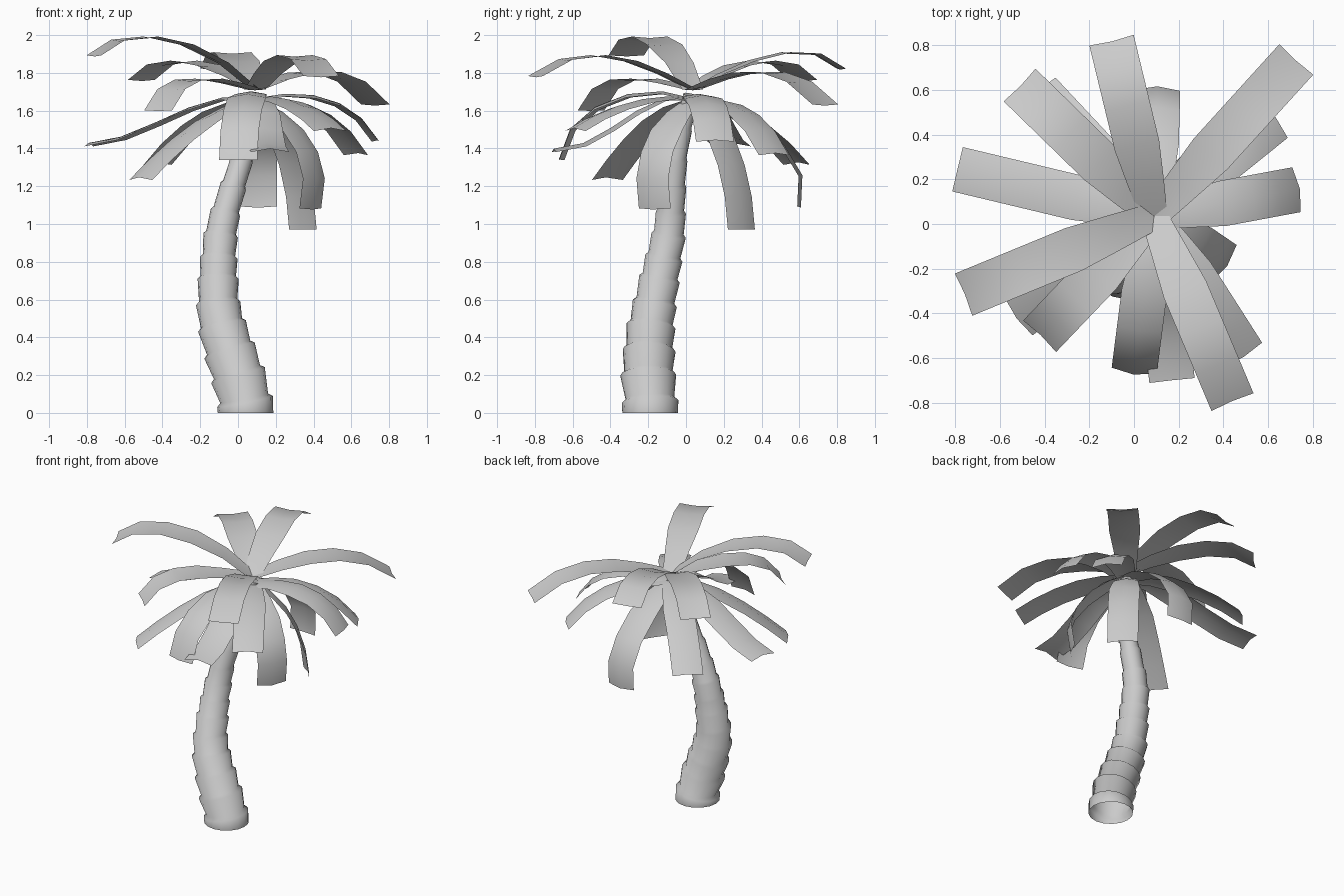
import bpy, bmesh, math
from mathutils import Vector

if "Cube" in bpy.data.objects:
    bpy.data.objects.remove(bpy.data.objects["Cube"])

def make_object(name, bm, angle):
    bmesh.ops.recalc_face_normals(bm, faces=bm.faces)
    me = bpy.data.meshes.new(name)
    bm.to_mesh(me)
    bm.free()
    ob = bpy.data.objects.new(name, me)
    bpy.context.collection.objects.link(ob)
    bpy.ops.object.select_all(action='DESELECT')
    bpy.context.view_layer.objects.active = ob
    ob.select_set(True)
    bpy.ops.object.shade_smooth_by_angle(angle=math.radians(angle))
    return ob

# Trunk: stacked flaring collars along a leaning path (x, y, z, radius)
PATH = [(.04, -.19, 0, .147), (.037, -.19, .06, .15), (0, -.2, .2, .148),
        (-.045, -.195, .33, .14), (-.085, -.185, .46, .13),
        (-.105, -.165, .58, .118), (-.105, -.14, .71, .109),
        (-.102, -.117, .82, .1), (-.092, -.092, .94, .092),
        (-.067, -.08, 1.06, .08), (-.025, -.068, 1.2, .07),
        (.02, -.052, 1.34, .06), (.06, -.02, 1.5, .052), (.1, .03, 1.68, .045)]
SIDES = 16

def ring(bm, centre, axis, radius):
    u = Vector((0, 1, 0)).cross(axis).normalized()
    v = axis.cross(u)
    return [bm.verts.new(centre + radius * (math.cos(a) * u + math.sin(a) * v))
            for a in (2 * math.pi * i / SIDES for i in range(SIDES))]

bm = bmesh.new()
rings = []
for i in range(len(PATH) - 1):
    a, b = Vector(PATH[i][:3]), Vector(PATH[i + 1][:3])
    nxt = Vector(PATH[min(i + 2, len(PATH) - 1)][:3])
    prv = Vector(PATH[max(i - 1, 0)][:3])
    low = Vector((0, 0, 1)) if i == 0 else (b - prv).normalized()
    top = (nxt - a).normalized()
    start = a if i == 0 else a.lerp(b, .12)
    rings.append(ring(bm, start, low, PATH[i][3] * (1 if i == 0 else .86)))
    rings.append(ring(bm, b, top, PATH[i + 1][3]))
for r, s in zip(rings, rings[1:]):
    for k in range(SIDES):
        m = (k + 1) % SIDES
        bm.faces.new((r[k], r[m], s[m], s[k]))
bm.faces.new(rings[-1])
make_object("trunk", bm, 80)

# Fronds: tip x, y, z, then (fraction of reach, z) at one and two thirds
FRONDS = [
    (-.10, .82, 1.82, .33, 1.84, .70, 1.91),
    (.725, .735, 1.63, .33, 1.79, .67, 1.79),
    (-.51, .62, 1.76, .33, 1.82, .70, 1.86),
    (-.43, .59, 1.32, .33, 1.62, .68, 1.50),
    (.63, .47, 1.37, .35, 1.65, .70, 1.56),
    (-.79, .245, 1.42, .33, 1.63, .67, 1.50),
    (-.76, -.315, 1.89, .35, 1.92, .72, 1.99),
    (.735, .155, 1.44, .40, 1.68, .75, 1.61),
    (.105, .60, 1.09, .48, 1.57, .92, 1.36),
    (.44, -.795, 1.78, .33, 1.84, .67, 1.89),
    (.49, -.59, 1.50, .35, 1.66, .70, 1.60),
    (.17, -.70, 1.39, .33, 1.62, .65, 1.47),
    (0, -.665, 1.34, .40, 1.69, .80, 1.58),
    (-.42, -.50, 1.60, .40, 1.76, .75, 1.75),
    (-.52, -.42, 1.24, .35, 1.58, .70, 1.42),
    (.39, -.17, 1.08, .58, 1.54, 1.0, 1.34),
    (.35, .30, .97, .50, 1.51, .85, 1.26),
]
STEPS = 5

def through(p, t):
    """Cubic through four evenly spaced values."""
    total = 0
    for i in range(4):
        w = 1
        for j in range(4):
            if j != i:
                w *= (3 * t - j) / (i - j)
        total += w * p[i]
    return total

for n, (tx, ty, tz, f1, z1, f2, z2) in enumerate(FRONDS):
    upper = z1 > 1.72
    root = Vector((.09, .035, 1.71 if upper else 1.66))
    reach = Vector((tx - root.x, ty - root.y, 0))
    side = Vector((0, 0, 1)).cross(reach).normalized()

    def point(t):
        p = root + reach * through((0, f1, f2, 1), t)
        p.z = through((root.z, z1, z2, tz), t)
        return p

    bm = bmesh.new()
    rows = []
    for k in range(STEPS + 1):
        t = k / STEPS
        tangent = (point(t + .01) - point(t - .01)).normalized()
        normal = tangent.cross(side)
        half = .06 + .042 * min(1, t / .4)
        # upper fronds fold into a shallow valley, lower ones into a ridge
        fold = normal * half * (.04 if upper else -.09)
        c = point(t)
        rows.append([bm.verts.new(q) for q in
                     (c - side * half + fold, c - fold, c + side * half + fold)])
    for r, s in zip(rows, rows[1:]):
        for j in range(2):
            bm.faces.new((r[j], r[j + 1], s[j + 1], s[j]))
    make_object(f"frond_{n + 1:02d}", bm, 50)
